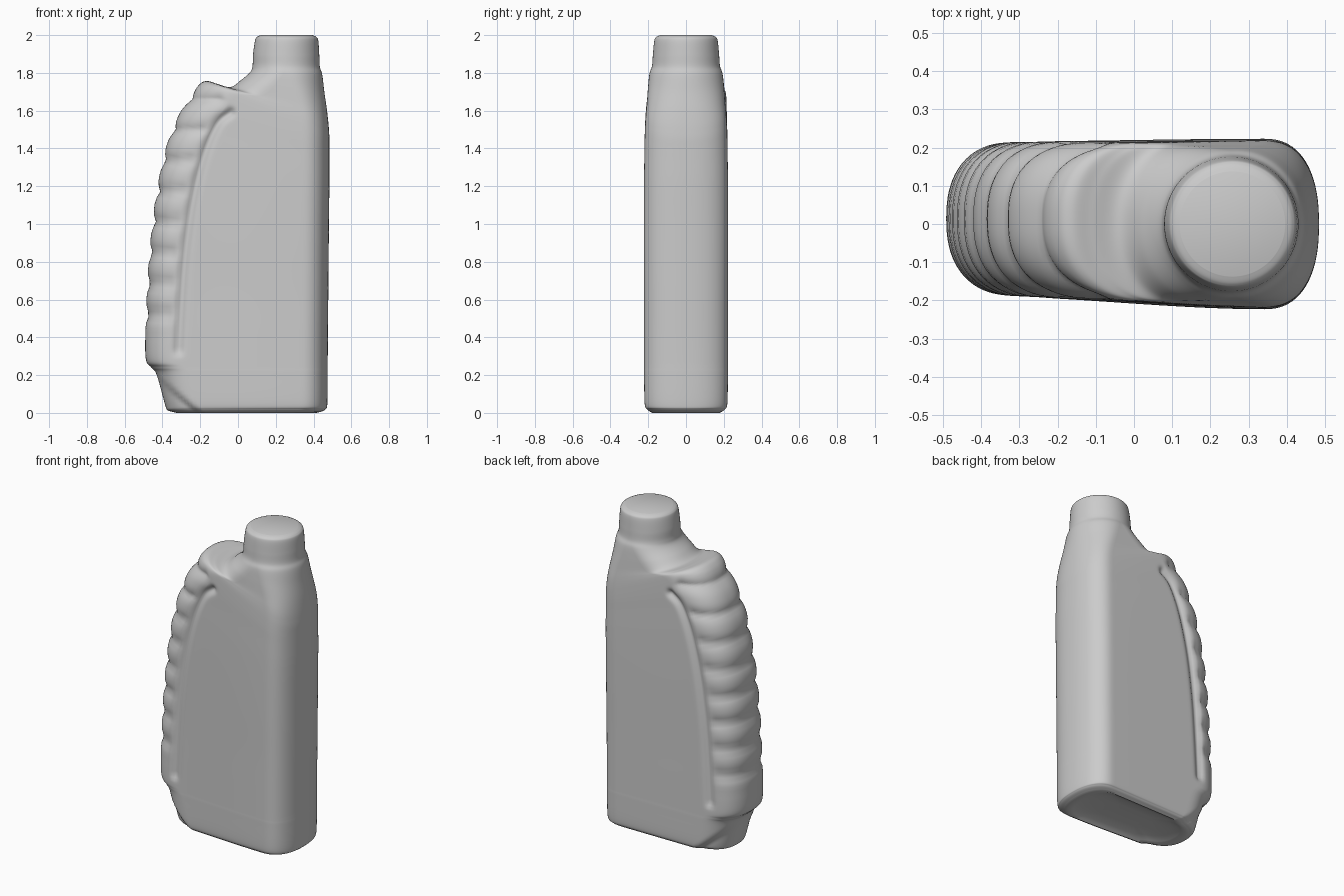
import bpy, bmesh, math
from mathutils import Vector

if "Cube" in bpy.data.objects:
    bpy.data.objects.remove(bpy.data.objects["Cube"])

# Loft keys: left x, left z, right x, right z, half depth (rings tilt around the grip hump)
KEYS = [
    (-.35, .006, .44, .006, .19), (-.375, .016, .465, .02, .207), (-.388, .05, .473, .05, .219),
    (-.43, .2, .475, .2, .222), (-.458, .24, .475, .24, .222), (-.488, .285, .475, .28, .222),
    (-.490, .45, .476, .42, .222), (-.480, .7, .478, .62, .222), (-.460, .95, .480, .85, .223),
    (-.427, 1.2, .482, 1.05, .223), (-.377, 1.42, .484, 1.22, .222), (-.317, 1.57, .484, 1.34, .220),
    (-.255, 1.67, .484, 1.40, .219), (-.205, 1.738, .484, 1.45, .217), (-.165, 1.757, .482, 1.49, .215),
    (-.11, 1.742, .478, 1.54, .212), (-.04, 1.725, .470, 1.61, .207), (.02, 1.765, .457, 1.70, .201),
    (.065, 1.805, .446, 1.79, .193), (.077, 1.84, .433, 1.835, .180), (.08, 1.90, .430, 1.90, .175),
    (.09, 1.97, .425, 1.97, .168), (.10, 1.99, .415, 1.99, .158), (.12, 2.0, .395, 2.0, .137)]
# Groove between the grip and the flat panel (x, z)
GROOVE = [(-.315, .33), (-.30, .6), (-.28, .85), (-.24, 1.13), (-.18, 1.37), (-.11, 1.53), (-.04, 1.59)]
CAP, SIDE, SUB = 40, 50, 8


def smooth(v):
    v = max(0.0, min(1.0, v))
    return v * v * (3 - 2 * v)


def catmull(points, sub):
    out = []
    last = len(points) - 1
    for i in range(last):
        p = [points[max(0, min(last, i + k))] for k in (-1, 0, 1, 2)]
        for s in range(sub):
            t = s / sub
            out.append(tuple(
                .5 * (2 * b + (c - a) * t + (2 * a - 5 * b + 4 * c - d) * t * t
                      + (3 * b - a - 3 * c + d) * t ** 3) for a, b, c, d in zip(*p)))
    return out + [tuple(points[-1])]


GROOVE_PTS = catmull(GROOVE, 5)


def groove_info(x, z):
    """Distance to the groove, and groove x at this height."""
    best, p = 9.0, Vector((x, z))
    for a, b in zip(GROOVE_PTS, GROOVE_PTS[1:]):
        a, b = Vector(a), Vector(b)
        t = max(0, min(1, (p - a).dot(b - a) / (b - a).length_squared))
        best = min(best, (p - a.lerp(b, t)).length)
    gx = GROOVE_PTS[0][0] if z < GROOVE_PTS[0][1] else GROOVE_PTS[-1][0]
    for a, b in zip(GROOVE_PTS, GROOVE_PTS[1:]):
        if a[1] <= z <= b[1]:
            gx = a[0] + (b[0] - a[0]) * (z - a[1]) / (b[1] - a[1])
    return best, gx


def section(xl, xr, w, neck):
    """Flat sides with rounded ends, becoming a circle at the neck."""
    e = 2 / (2.35 - .35 * neck)
    al, ar = min(.175, (xr - xl) / 2), min(.14 + .035 * neck, (xr - xl) / 2)

    def cap(cx, a, start):
        pts = []
        for i in range(CAP + 1):
            t = math.radians(start + 180 * i / CAP)
            c, s = math.cos(t), math.sin(t)
            pts.append((cx + math.copysign(a * abs(c) ** e, c), math.copysign(w * abs(s) ** e, s)))
        return pts

    x0, x1 = xl + al, xr - ar
    back = [(x1 + (x0 - x1) * i / SIDE, w) for i in range(1, SIDE)]
    front = [(x0 + (x1 - x0) * i / SIDE, -w) for i in range(1, SIDE)]
    return cap(x1, ar, -90) + back + cap(x0, al, 90) + front


def sculpt(x, y, z, xl):
    sign = 1 if y >= 0 else -1
    # pressed groove
    d, gx = groove_info(x, z)
    y -= sign * min(abs(y), .022 * math.exp(-(d / .022) ** 2))
    # finger ribs
    if .38 < z < 1.72:
        notch = (1 - abs(math.sin(math.pi * (z - .52) / .163))) ** 1.4
        amt = .021 * notch * smooth((gx - .015 - x) / .06) * smooth((z - .38) / .08)
        n = Vector((x - (xl + .2), y))
        if n.length > 1e-4:
            n.normalize()
            x, y = x - n.x * amt, y - n.y * amt
    # recessed foot under the grip
    step = smooth((.02 + (-.2 - x) * .83 - z) / .045)
    y *= 1 - .13 * step
    return x, y


bm = bmesh.new()
rings = []
for xl, zl, xr, zr, w in catmull(KEYS, SUB):
    neck = smooth((zr - 1.5) / .33)
    ring = []
    for x, y in section(xl, xr, w, neck):
        f = (x - xl) / (xr - xl)
        z = zl + (zr - zl) * f
        x, y = sculpt(x, y, z, xl)
        # body is slightly narrower and offset on the grip side
        k = (1 - neck) * smooth((.35 - x) / .8)
        ring.append(bm.verts.new((x, y * (1 - .1 * k) + .014 * k, z)))
    rings.append(ring)

# Hollowed underside
base = [v.co.copy() for v in rings[0]]
for s, z in ((.94, .0), (.86, .008), (.7, .02), (.4, .024)):
    rings.insert(0, [bm.verts.new((.045 + (c.x - .045) * s, c.y * s, z)) for c in base])

n = len(rings[0])
for a, b in zip(rings, rings[1:]):
    for i in range(n):
        j = (i + 1) % n
        bm.faces.new((a[i], a[j], b[j], b[i]))
bm.faces.new(rings[0][::-1])
bm.faces.new(rings[-1])
bmesh.ops.remove_doubles(bm, verts=bm.verts, dist=1e-5)
bmesh.ops.recalc_face_normals(bm, faces=bm.faces)

mesh = bpy.data.meshes.new("bottle")
bm.to_mesh(mesh)
bm.free()
bottle = bpy.data.objects.new("bottle", mesh)
bpy.context.collection.objects.link(bottle)
bpy.context.view_layer.objects.active = bottle
bottle.select_set(True)
bpy.ops.object.shade_smooth_by_angle(angle=math.radians(50))
